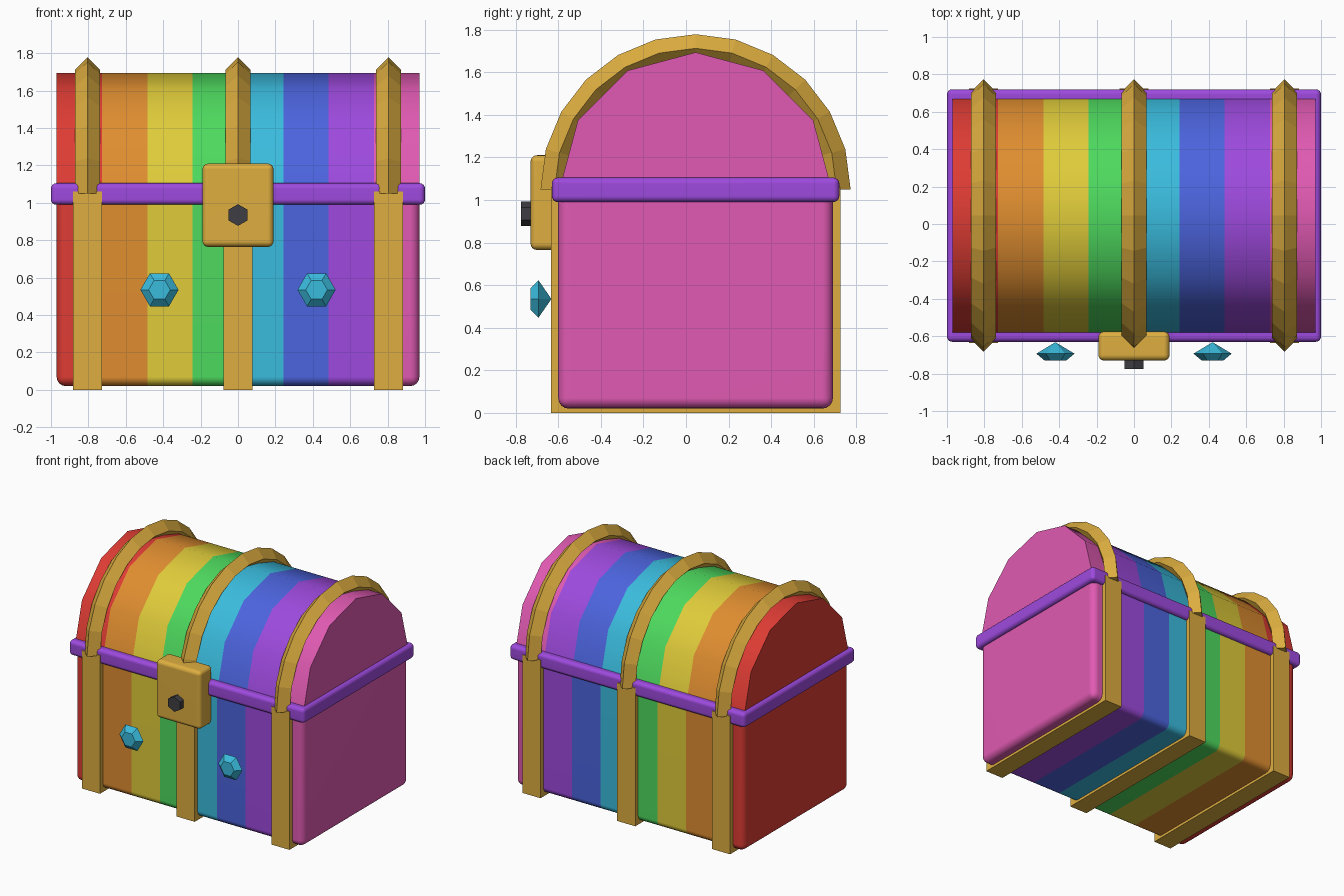
import bpy, bmesh
from math import sin, cos, pi, radians
from mathutils import Vector

if "Cube" in bpy.data.objects:
    bpy.data.objects.remove(bpy.data.objects["Cube"], do_unlink=True)

MID_Y = 0.045       # depth centre of the chest
HINGE_Z = 1.055     # axis height of the lid
HALF = 0.97         # half length of the body
BANDS = (-0.805, 0, 0.805)


def material(name, rgb):
    lin = [((c / 255 + 0.055) / 1.055) ** 2.4 for c in rgb]
    mat = bpy.data.materials.new(name)
    mat.use_nodes = True
    mat.diffuse_color = (*lin, 1)
    bsdf = next(n for n in mat.node_tree.nodes if n.type == "BSDF_PRINCIPLED")
    bsdf.inputs["Base Color"].default_value = (*lin, 1)
    return mat


red = material("red", (222, 60, 52))
orange = material("orange", (224, 142, 48))
yellow = material("yellow", (224, 204, 58))
green = material("green", (78, 218, 94))
cyan = material("cyan", (58, 188, 222))
blue = material("blue", (76, 100, 222))
purple = material("purple", (158, 74, 222))
pink = material("pink", (224, 90, 178))
gold = material("gold", (222, 174, 64))
dark = material("dark grey", (62, 62, 68))
RAINBOW = [red, orange, yellow, green, cyan, blue, purple, pink]


def finish(name, bm, mats, smooth=None):
    bmesh.ops.recalc_face_normals(bm, faces=bm.faces)
    mesh = bpy.data.meshes.new(name)
    bm.to_mesh(mesh)
    bm.free()
    for m in mats:
        mesh.materials.append(m)
    obj = bpy.data.objects.new(name, mesh)
    bpy.context.collection.objects.link(obj)
    if smooth:
        bpy.ops.object.select_all(action="DESELECT")
        obj.select_set(True)
        bpy.context.view_layer.objects.active = obj
        bpy.ops.object.shade_smooth_by_angle(angle=radians(smooth))
        obj.modifiers.new("Even shading", "WEIGHTED_NORMAL").keep_sharp = True
    return obj


def box(x, y, z, bevel=0.0):
    """Box spanning three (low, high) ranges, with rounded edges."""
    bm = bmesh.new()
    bmesh.ops.create_cube(bm, size=1)
    for v in bm.verts:
        v.co = [(lo + hi) / 2 + c * (hi - lo) for c, (lo, hi) in zip(v.co, (x, y, z))]
    if bevel:
        bmesh.ops.bevel(bm, geom=bm.edges[:], offset=bevel, segments=4,
                        profile=0.5, affect="EDGES")
    return bm


def loft(rings):
    """Skin matching closed rings of points and cap both ends."""
    bm = bmesh.new()
    rows = [[bm.verts.new(p) for p in ring] for ring in rings]
    n = len(rows[0])
    for a, b in zip(rows, rows[1:]):
        for i in range(n):
            j = (i + 1) % n
            bm.faces.new((a[i], a[j], b[j], b[i]))
    bm.faces.new(rows[0])
    bm.faces.new(rows[-1])
    bmesh.ops.remove_doubles(bm, verts=bm.verts, dist=0.001)
    return bm


def hexagon(x, y, z, radius, turn=0.0):
    return [(x + radius * cos(turn + i * pi / 3), y, z + radius * sin(turn + i * pi / 3))
            for i in range(6)]


def stripe(bm):
    """Cut along x into equal stripes and colour each one."""
    count = len(RAINBOW)
    width = 2 * HALF / count
    for i in range(1, count):
        bmesh.ops.bisect_plane(bm, geom=bm.verts[:] + bm.edges[:] + bm.faces[:],
                               plane_co=(i * width - HALF, 0, 0), plane_no=(1, 0, 0))
    for f in bm.faces:
        slot = int((f.calc_center_median().x + HALF) / width)
        f.material_index = max(0, min(count - 1, slot))


# Striped body
body = box((-HALF, HALF), (-0.6, 0.69), (0.02, 1.04), 0.05)
stripe(body)
finish("body", body, RAINBOW, 30)

# Striped barrel lid
arc = [(MID_Y + 0.638 * cos(i * pi / 6), HINGE_Z + 0.638 * sin(i * pi / 6))
       for i in range(7)]
lid = loft([[(x, y, z) for y, z in arc] for x in (-HALF, HALF)])
stripe(lid)
finish("lid", lid, RAINBOW, 35)

# Purple rim between body and lid
finish("rim", box((-1, 1), (-0.63, 0.72), (0.99, 1.105), 0.028), [purple], 30)

# Gold straps on the body and ridged hoops over the lid
for label, x in zip(("right", "middle", "left"), BANDS):
    finish(label + "_strap",
           box((x - 0.077, x + 0.077), (-0.635, 0.725), (0, 1.06)), [gold])
    hoop = []
    for i in range(13):
        out = Vector((0, cos(i * pi / 12), sin(i * pi / 12)))
        centre = Vector((x, MID_Y, HINGE_Z - 0.005)) + out * 0.662
        side = Vector((1, 0, 0))
        hoop.append([centre + d * 0.066 for d in (out, side, -out, -side)])
    finish(label + "_hoop", loft(hoop), [gold])

# Lock plate and keyhole peg
finish("lock_plate", box((-0.19, 0.19), (-0.73, -0.575), (0.765, 1.21), 0.03), [gold], 30)
finish("keyhole", loft([hexagon(0, y, 0.935, 0.058, pi / 2) for y in (-0.775, -0.7)]), [dark])

# Cut gems on the front
for label, x in (("right", -0.42), ("left", 0.42)):
    rings = [hexagon(x, y, 0.535, r)
             for y, r in ((-0.73, 0.058), (-0.693, 0.102))]
    gem = loft(rings)
    # Pull the rear cap to a point
    back = max(gem.faces, key=lambda f: f.calc_center_median().y)
    tip = bmesh.ops.poke(gem, faces=[back])["verts"][0]
    tip.co.y = -0.632
    finish(label + "_gem", gem, [cyan])
